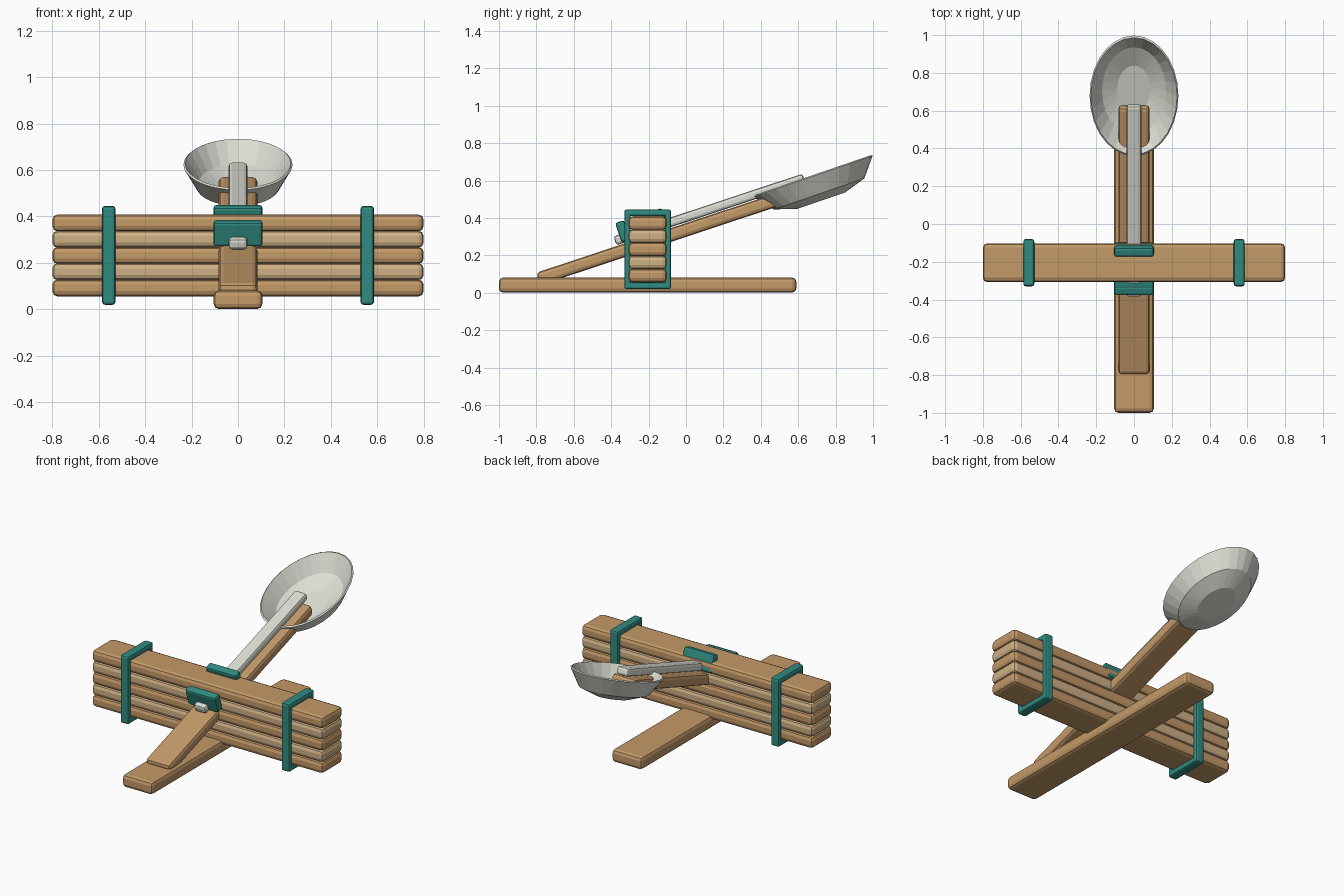
import bpy, bmesh, math
from mathutils import Matrix

if "Cube" in bpy.data.objects:
    bpy.data.objects.remove(bpy.data.objects["Cube"])

TILT = 0.32  # slope of the throwing arm


def material(name, rgb):
    m = bpy.data.materials.new(name)
    m.diffuse_color = (*rgb, 1)
    m.use_nodes = True
    m.node_tree.nodes["Principled BSDF"].inputs["Base Color"].default_value = m.diffuse_color
    return m


WOOD = material("wood", (0.55, 0.32, 0.14))
PALE = material("pale_wood", (0.63, 0.44, 0.24))
TEAL = material("teal_rubber", (0.03, 0.26, 0.22))
PLASTIC = material("spoon_plastic", (0.72, 0.73, 0.66))


def finish(name, bm, mat):
    me = bpy.data.meshes.new(name)
    bm.to_mesh(me)
    bm.free()
    ob = bpy.data.objects.new(name, me)
    bpy.context.collection.objects.link(ob)
    me.materials.append(mat)
    return ob


def block(name, loc, size, mat, bevel=0.02, tilt=0.0):
    """Box with rounded edges, optionally tilted about x."""
    bm = bmesh.new()
    bmesh.ops.create_cube(bm, size=1, matrix=Matrix.Diagonal((*size, 1)))
    bmesh.ops.bevel(bm, geom=bm.edges[:], offset=bevel, segments=2,
                    profile=0.5, affect='EDGES')
    ob = finish(name, bm, mat)
    ob.location = loc
    ob.rotation_euler.x = tilt
    return ob


# base stick on the ground
block("base_stick", (0, -0.205, 0.041), (0.21, 1.59, 0.08), WOOD, 0.022)

# stack of five cross sticks
for i in range(5):
    block(f"stack_stick_{i + 1}", (0, -0.205, 0.092 + 0.07 * i),
          (1.6, 0.205, 0.074), PALE if i % 2 else WOOD, 0.023)

# rubber bands wrapped round both ends of the stack
for side, x in (("left", -0.557), ("right", 0.557)):
    for part, y in (("front", -0.313), ("back", -0.097)):
        block(f"{side}_band_{part}", (x, y, 0.232), (0.058, 0.034, 0.425), TEAL, 0.012)
    for part, z in (("bottom", 0.038), ("top", 0.427)):
        block(f"{side}_band_{part}", (x, -0.205, z), (0.058, 0.25, 0.036), TEAL, 0.012)

# tilted throwing arm and the spoon handle lying on it
block("throwing_arm", (0, -0.083, 0.308), (0.166, 1.49, 0.07), WOOD, 0.02, TILT)
block("spoon_handle", (0, 0.125, 0.445), (0.08, 1.065, 0.05), PLASTIC, 0.015, TILT)

# rubber ties holding the arm to the stack
for part, y, z in (("front", -0.338, 0.328), ("back", -0.135, 0.393)):
    block(f"arm_tie_{part}", (0, y, z), (0.21, 0.05, 0.11), TEAL, 0.012, TILT)

# spoon bowl: closed elliptical shell, outer rings then inner rings
N = 28
outer = [(0.40, -0.138), (0.76, -0.100), (1.0, 0.0)]
inner = [(0.97, 0.006), (0.72, -0.082), (0.38, -0.118)]
bm = bmesh.new()
rings = [[bm.verts.new((0.235 * r * math.cos(2 * math.pi * k / N),
                        0.337 * r * math.sin(2 * math.pi * k / N), z))
          for k in range(N)] for r, z in outer + inner]
for a, b in zip(rings, rings[1:]):
    for k in range(N):
        j = (k + 1) % N
        bm.faces.new((a[k], a[j], b[j], b[k]))
bm.faces.new(rings[0][::-1])
bm.faces.new(rings[-1])
bmesh.ops.recalc_face_normals(bm, faces=bm.faces[:])
bowl = finish("spoon_bowl", bm, PLASTIC)
bowl.location = (0, 0.679, 0.623)
bowl.rotation_euler.x = TILT + 0.01
